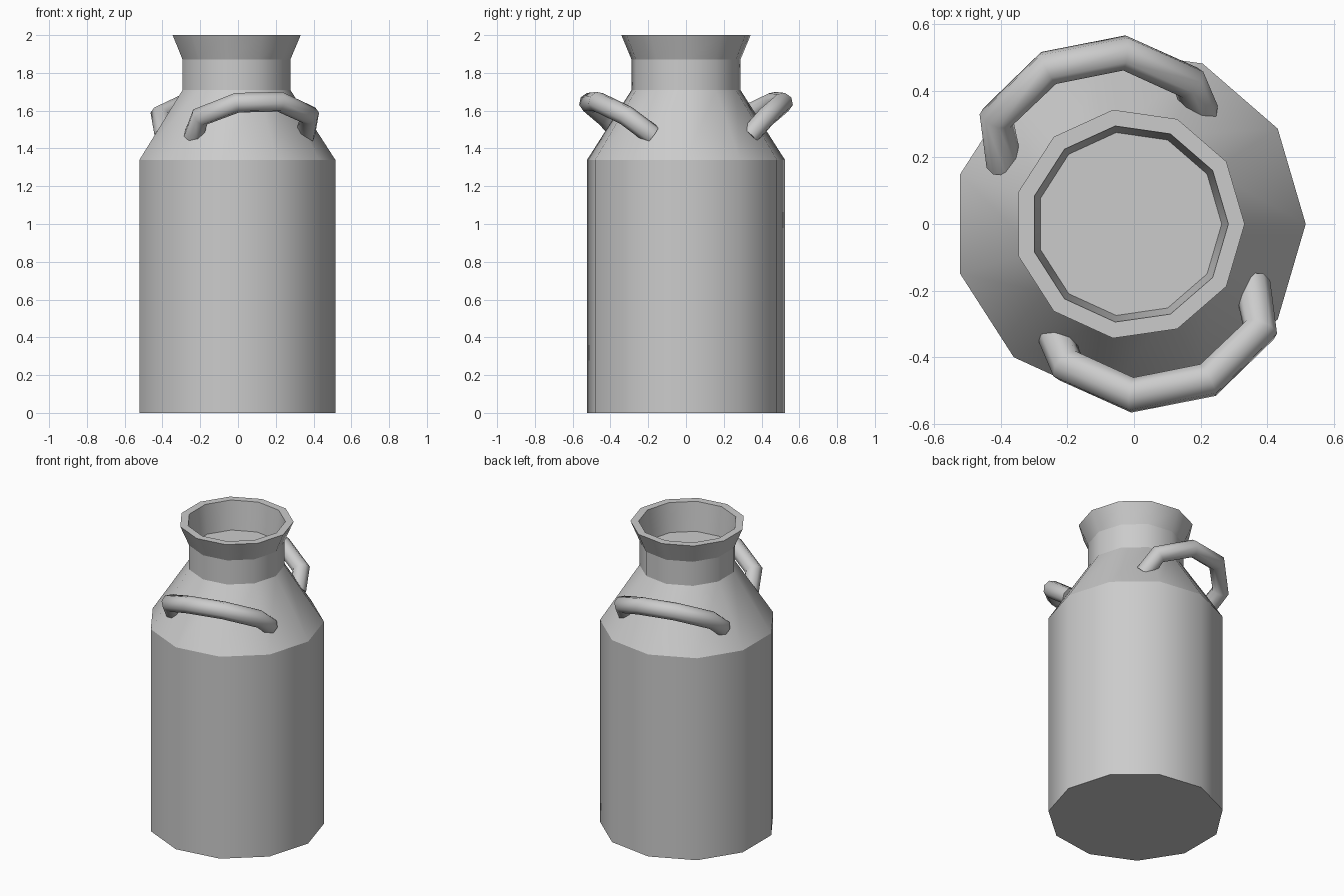
import bpy, bmesh, math
from mathutils import Vector

if "Cube" in bpy.data.objects:
    bpy.data.objects.remove(bpy.data.objects["Cube"])

SIDES = 11
CX = -0.014  # odd-sided polygon: axis sits slightly off the bounding-box centre


def lathe(name, profile):
    """Revolve (radius, z) points; close both ends; smooth around, sharp rings."""
    bm = bmesh.new()
    rings = []
    for r, z in profile:
        rings.append([bm.verts.new((CX + r * math.cos(2 * math.pi * i / SIDES),
                                    r * math.sin(2 * math.pi * i / SIDES), z))
                      for i in range(SIDES)])
    for a, b in zip(rings, rings[1:]):
        for i in range(SIDES):
            j = (i + 1) % SIDES
            bm.faces.new((a[i], a[j], b[j], b[i])).smooth = True
    bm.faces.new(rings[0][::-1])
    bm.faces.new(rings[-1])
    for ring in rings:
        for i in range(SIDES):
            bm.edges.get((ring[i], ring[(i + 1) % SIDES])).smooth = False
    mesh = bpy.data.meshes.new(name)
    bm.to_mesh(mesh)
    bm.free()
    ob = bpy.data.objects.new(name, mesh)
    bpy.context.collection.objects.link(ob)
    return ob


def tube(name, points, radius):
    """Round bar along a bent path, converted to a mesh."""
    cu = bpy.data.curves.new(name, 'CURVE')
    cu.dimensions = '3D'
    cu.bevel_depth = radius
    cu.bevel_resolution = 2
    cu.use_fill_caps = True
    sp = cu.splines.new('POLY')
    sp.points.add(len(points) - 1)
    for p, co in zip(sp.points, points):
        p.co = (*co, 1)
    sp.use_smooth = True
    ob = bpy.data.objects.new(name, cu)
    bpy.context.collection.objects.link(ob)
    bpy.ops.object.select_all(action='DESELECT')
    ob.select_set(True)
    bpy.context.view_layer.objects.active = ob
    bpy.ops.object.convert(target='MESH')
    return bpy.context.view_layer.objects.active


# can: wall, shoulder, neck, flared lip, then the shallow inside and its floor
lathe("can_body", [(0.529, 0), (0.529, 1.34), (0.291, 1.71), (0.291, 1.87),
                   (0.346, 2.0), (0.297, 2.0), (0.277, 1.81)])

# two carrying handles, opposite each other on the shoulder
path = [Vector(p) for p in [(-0.235, -0.335, 1.465), (-0.20, -0.425, 1.567),
                            (-0.005, -0.513, 1.642), (0.222, -0.468, 1.647),
                            (0.378, -0.318, 1.575), (0.355, -0.178, 1.47)]]
tube("front_handle", path, 0.054)
tube("back_handle", [Vector((2 * -0.017 - p.x, -p.y, p.z)) for p in path], 0.054)
